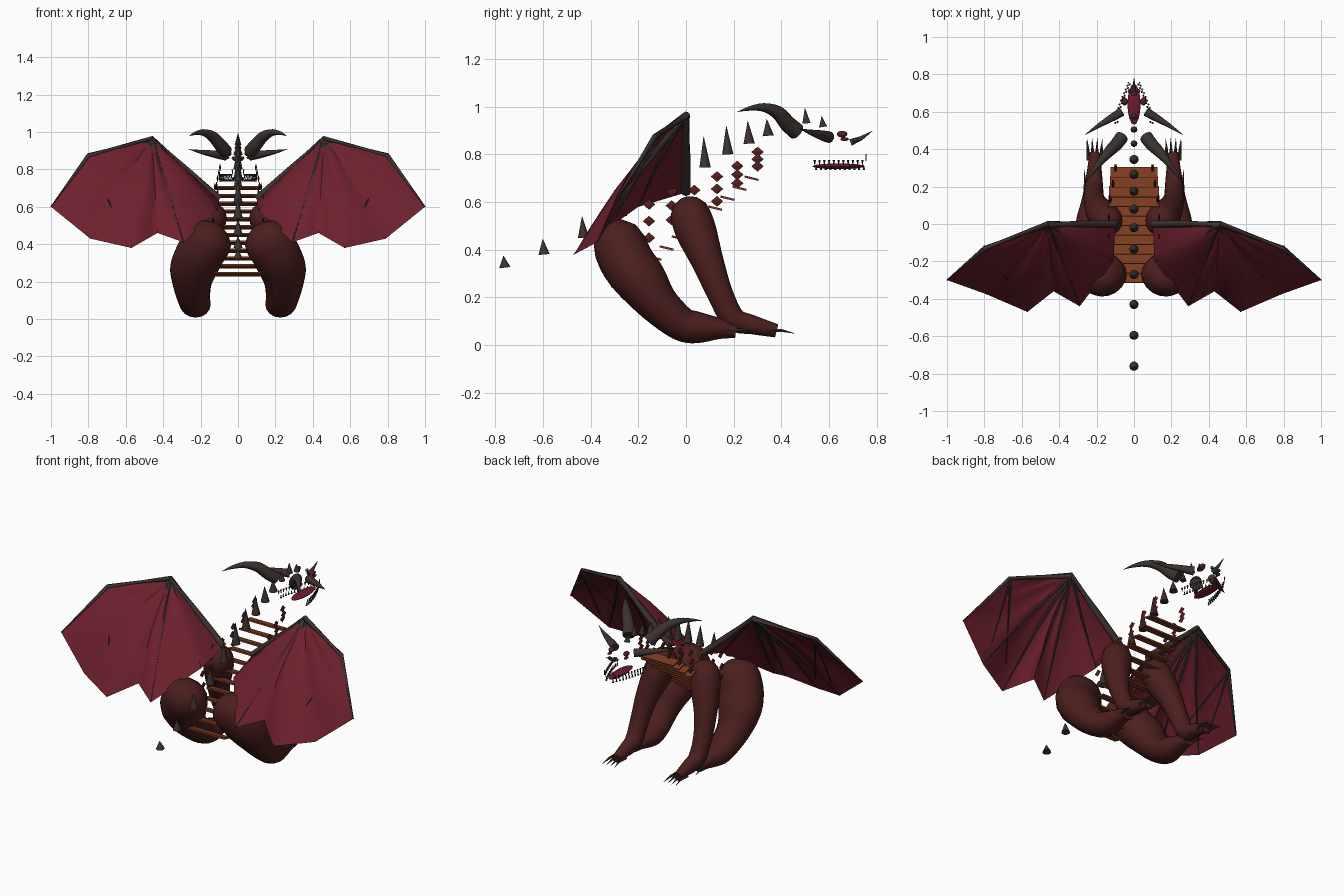
import bpy, bmesh, math
from mathutils import Vector, Matrix

if "Cube" in bpy.data.objects:
    bpy.data.objects.remove(bpy.data.objects["Cube"])


def material(name, rgb):
    m = bpy.data.materials.new(name)
    m.diffuse_color = (*rgb, 1)
    m.use_nodes = True
    m.node_tree.nodes["Principled BSDF"].inputs["Base Color"].default_value = m.diffuse_color
    return m


HIDE = material("dark red hide", (0.070, 0.014, 0.0125))
MEMBRANE = material("crimson membrane", (0.152, 0.0145, 0.026))
HORN = material("dark horn", (0.044, 0.032, 0.029))
PLATE = material("rust plate", (0.20, 0.045, 0.0135))
SCALE = material("scale red", (0.090, 0.014, 0.014))
FLESH = material("red flesh", (0.155, 0.011, 0.025))


def finish(bm, name, mat, mirror=True, smooth=True):
    bmesh.ops.recalc_face_normals(bm, faces=bm.faces)
    mesh = bpy.data.meshes.new(name)
    bm.to_mesh(mesh)
    bm.free()
    mesh.materials.append(mat)
    ob = bpy.data.objects.new(name, mesh)
    bpy.context.collection.objects.link(ob)
    if smooth:
        bpy.context.view_layer.objects.active = ob
        ob.select_set(True)
        bpy.ops.object.shade_smooth_by_angle(angle=math.radians(50))
        ob.select_set(False)
    if mirror:
        ob.modifiers.new("mirror", 'MIRROR').use_mirror_merge = False
    return ob


def spline(pts, steps):
    """Catmull-Rom through points of any dimension."""
    if steps < 2:
        return [Vector(p) for p in pts]
    p = [Vector(q) for q in pts]
    p = [2 * p[0] - p[1]] + p + [2 * p[-1] - p[-2]]
    out = []
    for i in range(1, len(p) - 2):
        a, b, c, d = p[i - 1:i + 3]
        for k in range(steps):
            t = k / steps
            out.append(0.5 * (2 * b + (c - a) * t + (2 * a - 5 * b + 4 * c - d) * t * t
                              + (3 * b - a - 3 * c + d) * t ** 3))
    return out + [p[-2]]


def tube(bm, pts, sides=10, steps=1, round_start=False, wide=1.0):
    """Tapered tube through (x, y, z, radius) points, stretched sideways by wide."""
    path = spline(pts, steps)
    pos = [Vector(p[:3]) for p in path]
    rad = [max(p[3], 0.0005) for p in path]
    if round_start:
        d, p0, r0 = (pos[0] - pos[1]).normalized(), pos[0], rad[0]
        for a in (25, 50, 72, 88):
            a = math.radians(a)
            pos.insert(0, p0 + d * r0 * math.sin(a))
            rad.insert(0, r0 * math.cos(a))
    rings = []
    for i, (p, r) in enumerate(zip(pos, rad)):
        t = (pos[min(i + 1, len(pos) - 1)] - pos[max(i - 1, 0)]).normalized()
        u = Vector((1, 0, 0)) - t * t.x
        u.normalize()
        v = t.cross(u)
        rings.append([bm.verts.new(p + r * (u * wide * math.cos(a) + v * math.sin(a)))
                      for a in (2 * math.pi * k / sides for k in range(sides))])
    for a, b in zip(rings, rings[1:]):
        for k in range(sides):
            bm.faces.new((a[k], a[(k + 1) % sides], b[(k + 1) % sides], b[k]))
    bm.faces.new(rings[0])
    bm.faces.new(rings[-1])


def ball(bm, loc, size, u=12, v=8):
    bmesh.ops.create_uvsphere(bm, u_segments=u, v_segments=v, radius=1,
                              matrix=Matrix.Translation(loc) @ Matrix.Diagonal((*size, 1)))


# Legs with clawed feet
legs = {
    "rear_leg": (1.17, [(.165, -.275, .41, .113), (.205, -.245, .345, .113),
                        (.238, -.185, .265, .108), (.245, -.115, .172, .086),
                        (.232, -.02, .09, .072), (.225, .05, .074, .066),
                        (.225, .14, .07, .045), (.225, .21, .062, .032)]),
    "front_leg": (1.0, [(.145, .02, .54, .085), (.165, .045, .47, .085), (.20, .095, .34, .066),
                        (.215, .145, .21, .054), (.215, .20, .11, .050), (.212, .28, .085, .040),
                        (.21, .38, .06, .028)]),
}
for name, (wide, pts) in legs.items():
    bm = bmesh.new()
    tube(bm, pts, 16, 4, True, wide)
    finish(bm, name, HIDE)
    x, y, z, r = pts[-1]
    bm = bmesh.new()
    for k in range(4):
        cx = x + (k - 1.5) * 0.024
        tube(bm, [(cx, y - .04, z, .009), (cx, y + .02, z + .002, .007),
                  (cx + (k - 1.5) * .004, y + .08, z - .012, 0)], 6)
    finish(bm, name.replace("leg", "claws"), HORN)

# Wing membrane: a fan billowing from the wrist
wrist = Vector((.46, 0, .963))
root = (.10, 0, .64)
elbow, tip = (.80, -.13, .875), (1.0, -.30, .60)
rim = [root, (.11, -.20, .58), (.29, -.44, .41), (.43, -.36, .46), (.57, -.47, .38),
       (.79, -.375, .43), tip, elbow]
puff = [0, .025, .004, .035, .035, .04, .035, 0]
billow = Vector((0, -.79, .62))
bm = bmesh.new()
hub = bm.verts.new(wrist)
rows = []
for i, a in enumerate(rim):
    last = i + 1 == len(rim)
    for k in range(1 if last else 4):
        t = k / 4
        p = Vector(a).lerp(Vector(rim[min(i + 1, len(rim) - 1)]), t)
        sag = puff[i] if last else puff[i] * (1 - t) + puff[i + 1] * t
        sag += 0.012 * math.sin(math.pi * t)
        rows.append([bm.verts.new(wrist.lerp(p, f) + billow * sag * math.sin(math.pi * f))
                     for f in (.2, .4, .6, .8, 1)])
for a, b in zip(rows, rows[1:]):
    bm.faces.new((hub, a[0], b[0]))
    for k in range(4):
        bm.faces.new((a[k], a[k + 1], b[k + 1], b[k]))
finish(bm, "wing_membrane", MEMBRANE)

# Wing arm and finger bones under the membrane
bm = bmesh.new()
tube(bm, [(*root, .020), (.28, 0, .80, .018), (*wrist, .017), (*elbow, .012), (*tip, .003)], 8)
finish(bm, "wing_arm", HORN)
bm = bmesh.new()
for i in (1, 2, 3, 4, 5):
    end = Vector(rim[i])
    mid = wrist.lerp(end, .5) + billow * (puff[i] * .6 - .003)
    tube(bm, [(*wrist, .010), (*mid, .007), (*end, .002)], 6)
for i in (4, 5):
    start = Vector(elbow) - billow * .012
    end = Vector(elbow).lerp(Vector(rim[i]), .75) - billow * .02
    tube(bm, [(*start, .007), (*end, .003)], 6)
finish(bm, "wing_fingers", HORN)

# Spine spikes: y, base height, spike height
bm = bmesh.new()
for y, z, h in [(-.76, .325, .05), (-.595, .38, .065), (-.43, .45, .09), (-.27, .54, .11),
                (-.135, .62, .125), (-.02, .69, .135), (.08, .745, .13), (.175, .80, .12),
                (.265, .845, .095), (.345, .878, .07), (.43, .91, .065), (.505, .93, .065),
                (.575, .915, .045)]:
    tube(bm, [(0, y, z, .025 if y < .4 else .018), (0, y - .006, z + h, 0)], 10)
finish(bm, "spine_spikes", HORN, mirror=False)

# Belly plates climbing from hips to chest
bm = bmesh.new()
for k in range(12):
    f = k / 11
    y, z = -.285 + .56 * f, .24 + .46 * f
    w = .125 + .015 * math.sin(math.pi * f)
    bmesh.ops.create_cube(bm, size=1, matrix=Matrix.Translation((0, y, z))
                          @ Matrix.Rotation(-.24, 4, 'X')
                          @ Matrix.Diagonal((2 * w, .060, .009, 1)))
finish(bm, "belly_plates", PLATE, mirror=False, smooth=False)

# Thin diamond flank scales in columns of three
bm = bmesh.new()
for y, z, gap, x in [(-.155, .52, .07, .135), (-.06, .585, .06, .14), (.035, .60, .05, .14),
                     (.13, .655, .052, .13), (.215, .715, .036, .115), (.30, .78, .030, .102)]:
    for k in (-1, 0, 1):
        c = Vector((x - .006 * abs(k), y, z + k * gap))
        tube(bm, [(*(c - Vector((0, 0, .022))), 0), (*c, .026),
                  (*(c + Vector((0, 0, .022))), 0)], 4, wide=.22)
finish(bm, "flank_scales", SCALE, smooth=False)

# Crown horns and cheek horns
bm = bmesh.new()
tube(bm, [(.065, .465, .895, .036), (.095, .425, .93, .034), (.135, .385, .975, .029),
          (.185, .325, .997, .018), (.23, .265, .992, .009), (.262, .215, .978, 0)], 12, 3)
finish(bm, "crown_horns", HORN)
bm = bmesh.new()
tube(bm, [(.065, .60, .872, .025), (.115, .57, .880, .021), (.19, .525, .892, .012),
          (.265, .475, .908, 0)], 10, 3)
finish(bm, "cheek_horns", HORN)

# Nose horn
bm = bmesh.new()
tube(bm, [(0, .69, .85, .014), (0, .735, .868, .009), (0, .782, .898, 0)], 8)
finish(bm, "nose_horn", HORN, mirror=False)

# Eyes, nostrils and tongue
bm = bmesh.new()
ball(bm, (.05, .655, .885), (.016, .022, .014))
ball(bm, (.056, .665, .864), (.010, .018, .008))
finish(bm, "eyes", SCALE)
bm = bmesh.new()
ball(bm, (.025, .71, .860), (.009, .011, .009))
finish(bm, "nostrils", HORN)
bm = bmesh.new()
ball(bm, (0, .64, .750), (.035, .11, .012), 16, 8)
finish(bm, "tongue", FLESH, mirror=False)

# Upper and lower teeth along the jaw
bm = bmesh.new()
for k in range(11):
    f = k / 10
    x, y = .10 - .065 * f ** 1.5, .54 + .20 * f
    tube(bm, [(x, y, .776, .006), (x, y, .752, 0)], 6)
    tube(bm, [(x - .012, y + .006, .734, .006), (x - .012, y + .006, .758, 0)], 6)
tube(bm, [(.03, .755, .80, .004), (.03, .755, .765, 0)], 6)
finish(bm, "teeth", HORN)
